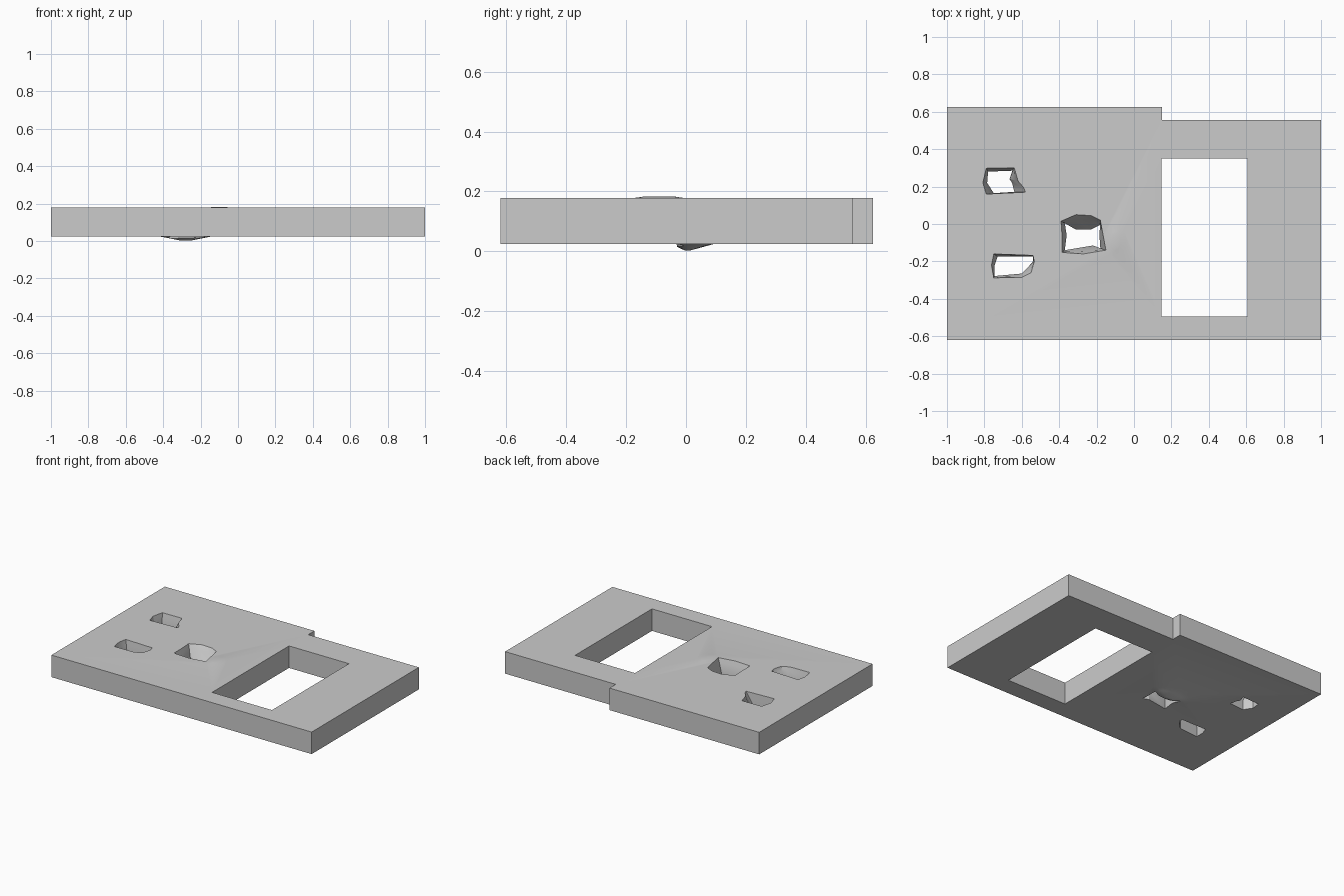
import bpy, bmesh
from math import cos, sin, tau

if "Cube" in bpy.data.objects:
    bpy.data.objects.remove(bpy.data.objects["Cube"])

Z0, Z1 = 0.025, 0.178


def loft(name, rings):
    """Closed solid through a stack of (z, [(x, y), ...]) rings."""
    bm = bmesh.new()
    loops = [[bm.verts.new((x, y, z)) for x, y in pts] for z, pts in rings]
    bm.faces.new(loops[0][::-1])
    bm.faces.new(loops[-1])
    for a, b in zip(loops, loops[1:]):
        for i in range(len(a)):
            j = (i + 1) % len(a)
            bm.faces.new((a[i], a[j], b[j], b[i]))
    bmesh.ops.recalc_face_normals(bm, faces=bm.faces)
    bmesh.ops.triangulate(bm, faces=[f for f in bm.faces if len(f.verts) > 4])
    me = bpy.data.meshes.new(name)
    bm.to_mesh(me)
    bm.free()
    ob = bpy.data.objects.new(name, me)
    bpy.context.collection.objects.link(ob)
    return ob


def combine(target, tool, operation):
    """Apply a boolean and discard the helper."""
    mod = target.modifiers.new(operation, 'BOOLEAN')
    mod.operation, mod.object, mod.solver = operation, tool, 'EXACT'
    tool.hide_render = True
    bpy.context.view_layer.objects.active = target
    bpy.ops.object.modifier_apply(modifier=mod.name)
    bpy.data.objects.remove(tool, do_unlink=True)


def ellipse(cx, cy, rx, ry, n=20):
    return [(cx + rx * cos(tau * i / n), cy + ry * sin(tau * i / n)) for i in range(n)]


# Stepped slab
outline = [(-1, -0.62), (1, -0.62), (1, 0.557), (0.15, 0.557), (0.15, 0.625), (-1, 0.625)]
plate = loft("plate", [(Z0, outline), (Z1, outline)])

# Shallow swellings: pointed lip underneath, faint rise on top
combine(plate, loft("lower_lip", [(0.003, ellipse(-0.28, 0.005, 0.03, 0.01)),
                                  (0.015, ellipse(-0.28, 0.015, 0.09, 0.045)),
                                  (0.04, ellipse(-0.28, 0.03, 0.22, 0.12))]), 'UNION')
combine(plate, loft("upper_swell", [(0.16, ellipse(-0.1, -0.09, 0.16, 0.2)),
                                    (0.183, ellipse(-0.1, -0.09, 0.03, 0.05))]), 'UNION')

# Large rectangular window
window = [(0.147, -0.495), (0.608, -0.495), (0.608, 0.35), (0.147, 0.35)]
combine(plate, loft("window_cutter", [(-0.1, window), (0.3, window)]), 'DIFFERENCE')

# Ragged small openings: narrow waist outline and wider rim outline, same point count
openings = {
    "upper_left": (
        [(-0.75, 0.165), (-0.64, 0.172), (-0.652, 0.22), (-0.665, 0.24), (-0.65, 0.285), (-0.78, 0.28), (-0.785, 0.22)],
        [(-0.79, 0.16), (-0.58, 0.17), (-0.59, 0.195), (-0.62, 0.23), (-0.64, 0.30), (-0.79, 0.298), (-0.808, 0.22)]),
    "lower_left": (
        [(-0.745, -0.278), (-0.60, -0.265), (-0.57, -0.235), (-0.54, -0.20), (-0.54, -0.175), (-0.73, -0.175), (-0.745, -0.22)],
        [(-0.75, -0.288), (-0.60, -0.285), (-0.55, -0.26), (-0.533, -0.20), (-0.54, -0.168), (-0.75, -0.16), (-0.762, -0.22)]),
    "centre": (
        [(-0.37, -0.14), (-0.22, -0.115), (-0.18, -0.13), (-0.185, -0.06), (-0.18, -0.005), (-0.23, -0.03), (-0.31, -0.03), (-0.37, 0.005), (-0.36, -0.06)],
        [(-0.385, -0.152), (-0.27, -0.16), (-0.15, -0.14), (-0.165, -0.06), (-0.18, 0.02), (-0.23, 0.045), (-0.31, 0.05), (-0.39, 0.015), (-0.385, -0.06)]),
}
for name, (waist, rim) in openings.items():
    cutter = loft(name + "_cutter", [(-0.05, waist), (0.09, waist), (0.15, [
        ((a + 2 * c) / 3, (b + 2 * d) / 3) for (a, b), (c, d) in zip(waist, rim)]), (Z1, rim), (0.25, rim)])
    combine(plate, cutter, 'DIFFERENCE')

# Smooth the organic hole walls, keep the slab edges sharp
plate.select_set(True)
bpy.context.view_layer.objects.active = plate
bpy.ops.object.shade_smooth_by_angle(angle=0.5)
